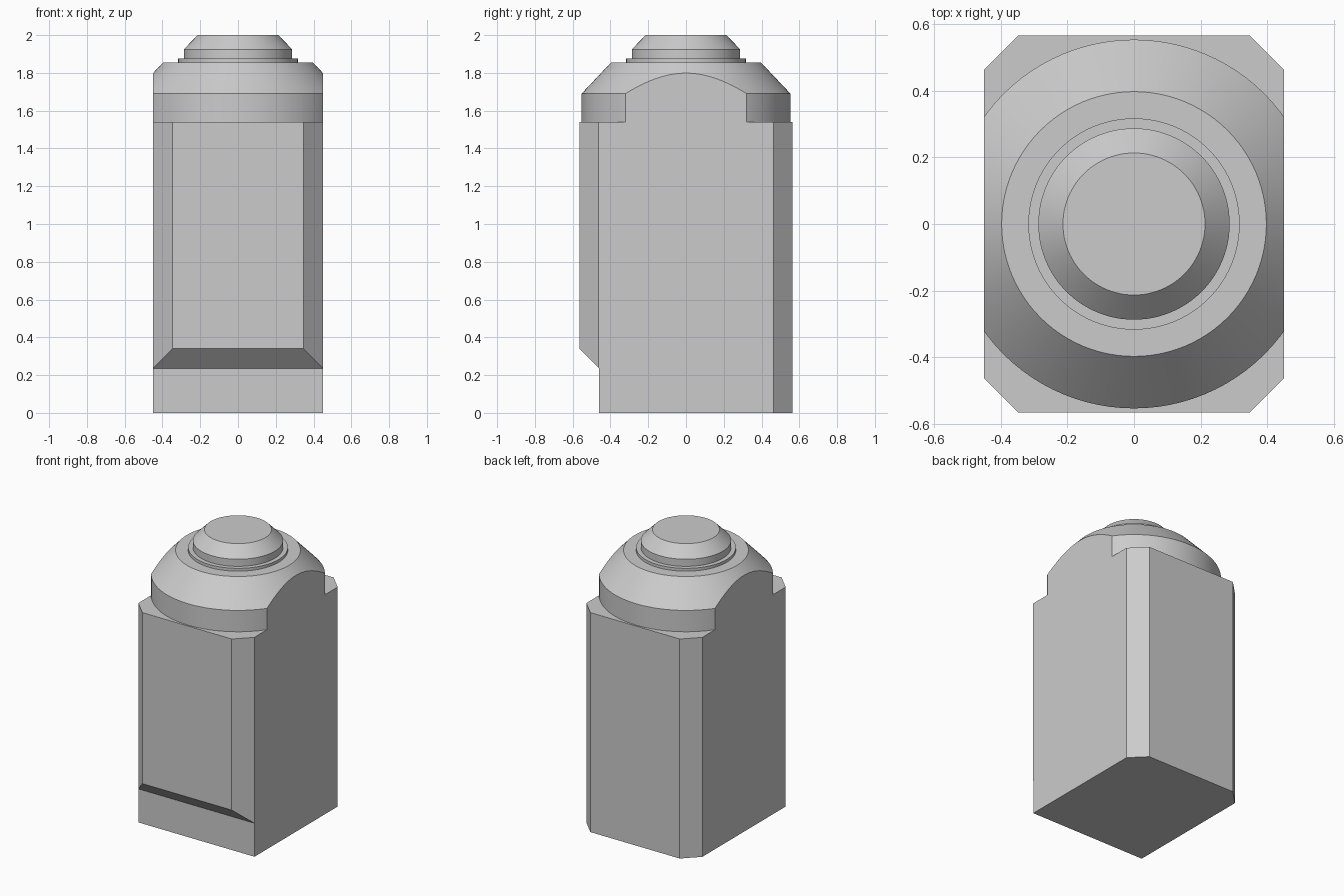
import bpy
import bmesh
import math
from mathutils import Vector

cube = bpy.data.objects.get("Cube")
if cube:
    bpy.data.objects.remove(cube, do_unlink=True)

HALF_X, HALF_Y, NOTCH_Y = 0.45, 0.565, 0.46
TOP = 1.54

grey = bpy.data.materials.new("plain grey")
grey.use_nodes = True
grey.diffuse_color = (0.6, 0.6, 0.6, 1)
grey.node_tree.nodes["Principled BSDF"].inputs["Base Color"].default_value = (0.6, 0.6, 0.6, 1)


def make_object(name, bm):
    bmesh.ops.recalc_face_normals(bm, faces=bm.faces)
    mesh = bpy.data.meshes.new(name)
    bm.to_mesh(mesh)
    bm.free()
    mesh.materials.append(grey)
    obj = bpy.data.objects.new(name, mesh)
    bpy.context.collection.objects.link(obj)
    return obj


def activate(obj):
    bpy.ops.object.select_all(action="DESELECT")
    obj.select_set(True)
    bpy.context.view_layer.objects.active = obj


def lathe(name, profile, steps=96):
    """Spin a (radius, height) profile that starts and ends on the axis."""
    bm = bmesh.new()
    verts = [bm.verts.new((r, 0, z)) for r, z in profile]
    edges = [bm.edges.new(pair) for pair in zip(verts, verts[1:])]
    bmesh.ops.spin(bm, geom=verts + edges, cent=(0, 0, 0), axis=(0, 0, 1),
                   angle=math.tau, steps=steps)
    bmesh.ops.remove_doubles(bm, verts=bm.verts, dist=1e-4)
    return make_object(name, bm)


def slice_off(bm, point, normal):
    """Remove everything beyond a plane and close the cut."""
    bmesh.ops.bisect_plane(bm, geom=bm.verts[:] + bm.edges[:] + bm.faces[:], dist=1e-5,
                           plane_co=point, plane_no=normal, clear_outer=True)
    rim = [e for e in bm.edges if e.is_boundary]
    bmesh.ops.holes_fill(bm, edges=rim, sides=0)
    bmesh.ops.triangulate(bm, faces=[f for f in bm.faces if len(f.verts) > 4])


# Body: side profile with the front foot recess, extruded wide
bm = bmesh.new()
side = [(-NOTCH_Y, 0), (HALF_Y, 0), (HALF_Y, TOP), (-HALF_Y, TOP),
        (-HALF_Y, 0.34), (-NOTCH_Y, 0.235)]
face = bm.faces.new([bm.verts.new((-0.6, y, z)) for y, z in side])
extruded = bmesh.ops.extrude_face_region(bm, geom=[face])["geom"]
bmesh.ops.translate(bm, vec=(1.2, 0, 0),
                    verts=[v for v in extruded if isinstance(v, bmesh.types.BMVert)])
body = make_object("body", bm)

# Shoulder: round drum with a conical top, fused to the body
shoulder = lathe("shoulder", [(0, 1.4), (0.553, 1.4), (0.553, 1.69), (0.397, 1.855), (0, 1.855)])
union = body.modifiers.new("fuse", "BOOLEAN")
union.operation = "UNION"
union.solver = "EXACT"
union.object = shoulder
activate(body)
bpy.ops.object.modifier_apply(modifier=union.name)
bpy.data.objects.remove(shoulder, do_unlink=True)

# Flat sides and chamfered corners through the fused solid
bm = bmesh.new()
bm.from_mesh(body.data)
bmesh.ops.triangulate(bm, faces=bm.faces)
for sx in (-1, 1):
    slice_off(bm, Vector((sx * HALF_X, 0, 0)), Vector((sx, 0, 0)))
for sx in (-1, 1):
    for sy in (-1, 1):
        slice_off(bm, Vector((sx * HALF_X, sy * (NOTCH_Y + 0.002), 0)), Vector((sx, sy, 0)))
bmesh.ops.dissolve_limit(bm, angle_limit=math.radians(0.5), verts=bm.verts, edges=bm.edges)
bmesh.ops.recalc_face_normals(bm, faces=bm.faces)
bm.to_mesh(body.data)
bm.free()

# Cap: thin collar and tapered knob
collar = lathe("collar", [(0, 1.84), (0.317, 1.84), (0.317, 1.875), (0, 1.875)])
knob = lathe("knob", [(0, 1.86), (0.287, 1.86), (0.287, 1.925), (0.213, 2.0), (0, 2.0)])

for obj in (body, collar, knob):
    activate(obj)
    bpy.ops.object.shade_smooth_by_angle(angle=math.radians(30))
